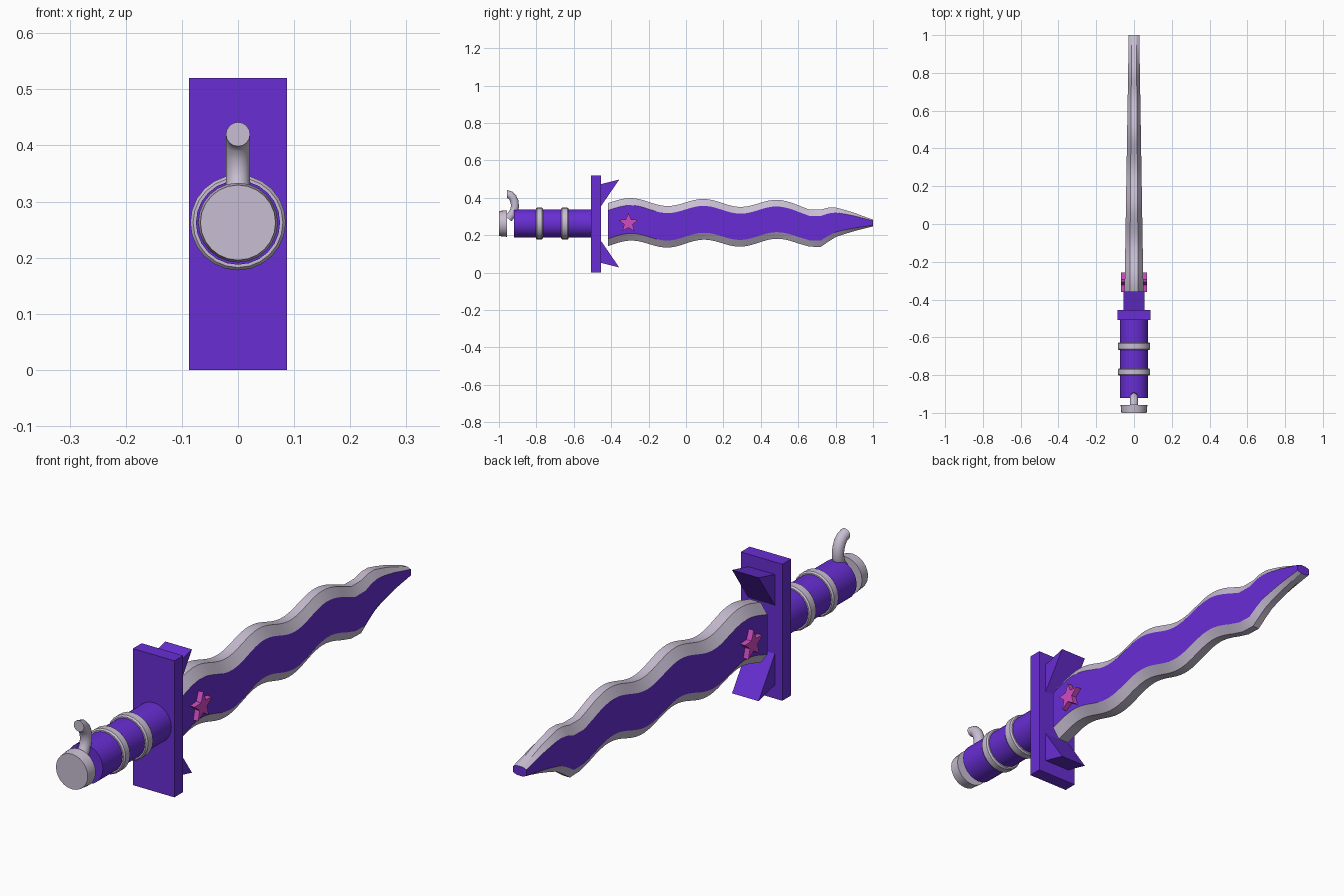
import bpy, bmesh, math
from mathutils import Vector

if "Cube" in bpy.data.objects:
    bpy.data.objects.remove(bpy.data.objects["Cube"])

CZ = 0.2625  # height of the sword's axis


def material(name, r, g, b):
    lin = [((c / 255 + 0.055) / 1.055) ** 2.4 for c in (r, g, b)]
    m = bpy.data.materials.new(name)
    m.diffuse_color = (*lin, 1)
    m.use_nodes = True
    m.node_tree.nodes["Principled BSDF"].inputs["Base Color"].default_value = m.diffuse_color
    return m


PURPLE = material("purple", 104, 46, 212)
SILVER = material("silver lavender", 200, 190, 210)
PINK = material("pink", 208, 76, 194)


def loft(name, rings, mats, rule=None, smooth=None):
    """Skin a list of equal-length point rings and cap both ends."""
    bm = bmesh.new()
    vs = [[bm.verts.new(p) for p in ring] for ring in rings]
    n = len(rings[0])
    for a, b in zip(vs, vs[1:]):
        for i in range(n):
            j = (i + 1) % n
            bm.faces.new((a[i], a[j], b[j], b[i]))
    bm.faces.new(vs[0])
    bm.faces.new(vs[-1])
    bmesh.ops.recalc_face_normals(bm, faces=bm.faces)
    bm.normal_update()
    if rule:
        for f in bm.faces:
            f.material_index = rule(f)
    me = bpy.data.meshes.new(name)
    bm.to_mesh(me)
    bm.free()
    for m in mats:
        me.materials.append(m)
    ob = bpy.data.objects.new(name, me)
    bpy.context.collection.objects.link(ob)
    if smooth:
        bpy.ops.object.select_all(action='DESELECT')
        bpy.context.view_layer.objects.active = ob
        ob.select_set(True)
        bpy.ops.object.shade_smooth_by_angle(angle=math.radians(smooth))
    return ob


def lathe(name, profile, mat, n=24):
    """Turned part along y from (y, radius) pairs."""
    rings = [[(r * math.cos(2 * math.pi * i / n), y, CZ + r * math.sin(2 * math.pi * i / n))
              for i in range(n)] for y, r in profile]
    return loft(name, rings, [mat], smooth=35)


def prism(name, yz, hx, mat):
    """Side profile extruded across x."""
    return loft(name, [[(x, y, z) for y, z in yz] for x in (-hx, hx)], [mat])


# Grip, bands and pommel
lathe("grip", [(-0.92, 0.075), (-0.50, 0.075)], PURPLE)
for i, (a, b) in enumerate([(-0.803, -0.765), (-0.668, -0.627)]):
    lathe(f"grip_band_{i + 1}", [(a, 0.08), (a + 0.006, 0.085), (b - 0.006, 0.085), (b, 0.08)], SILVER)
lathe("pommel", [(-1.0, 0.067), (-0.958, 0.071)], SILVER)

# Curved hook on the pommel
path = [Vector((0, y, z)) for y, z in [(-0.95, 0.288), (-0.934, 0.308), (-0.92, 0.33), (-0.914, 0.355),
                                       (-0.917, 0.38), (-0.926, 0.401), (-0.94, 0.415), (-0.958, 0.42)]]
rings = []
for i, p in enumerate(path):
    t = (path[min(i + 1, len(path) - 1)] - path[max(i - 1, 0)]).normalized()
    if i == len(path) - 1:
        t = Vector((0, -1, 0))
    side = Vector((1, 0, 0))
    up = t.cross(side)
    rings.append([p + 0.0215 * (side * math.cos(k * math.pi / 8) + up * math.sin(k * math.pi / 8))
                  for k in range(16)])
loft("pommel_hook", rings, [SILVER], smooth=40)

# Cross guard with a wedge above and below the blade
prism("guard", [(-0.508, 0), (-0.455, 0), (-0.455, 0.52), (-0.508, 0.52)], 0.0875, PURPLE)
for name, s in (("upper", 1), ("lower", -1)):
    prism(f"{name}_guard_wedge",
          [(y, CZ + s * d) for y, d in [(-0.46, 0.209), (-0.357, 0.235), (-0.455, 0.092)]], 0.056, PURPLE)

# Wavy blade: bevelled silver edges, purple flats and tip
TIP = [(0.60, 0.258, 0.102), (0.66, 0.238, 0.099), (0.72, 0.237, 0.100), (0.76, 0.256, 0.091),
       (0.80, 0.269, 0.079), (0.85, 0.271, 0.064), (0.90, 0.271, 0.049), (0.95, 0.268, 0.033),
       (1.0, 0.265, 0.018)]
N = 44
stations = []
for i in range(N):
    y = -0.417 + (0.60 + 0.417) * i / N
    stations.append((y, 0.265 + 0.02 * math.cos(2 * math.pi * (y + 0.295) / 0.39), 0.115 - 0.0125 * i / N))
stations += TIP
rings = []
for y, c, h in stations:
    w = 0.051 - 0.023 * (y + 0.417) / 1.417
    q = [(w, 0.66 * h), (0.45 * w, h), (-0.45 * w, h), (-w, 0.66 * h)]
    q += [(-x, -z) for x, z in q]
    rings.append([(x, y, c + z) for x, z in q])
loft("blade", rings, [SILVER, PURPLE],
     rule=lambda f: int(abs(f.normal.x) > 0.9 or f.normal.y > 0.95), smooth=25)

# Star set through the blade
star = []
for k in range(10):
    r = 0.055 if k % 2 == 0 else 0.024
    a = math.pi / 2 + k * math.pi / 5
    star.append((-0.308 + r * math.cos(a), 0.265 + r * math.sin(a)))
prism("star", star, 0.07, PINK)
